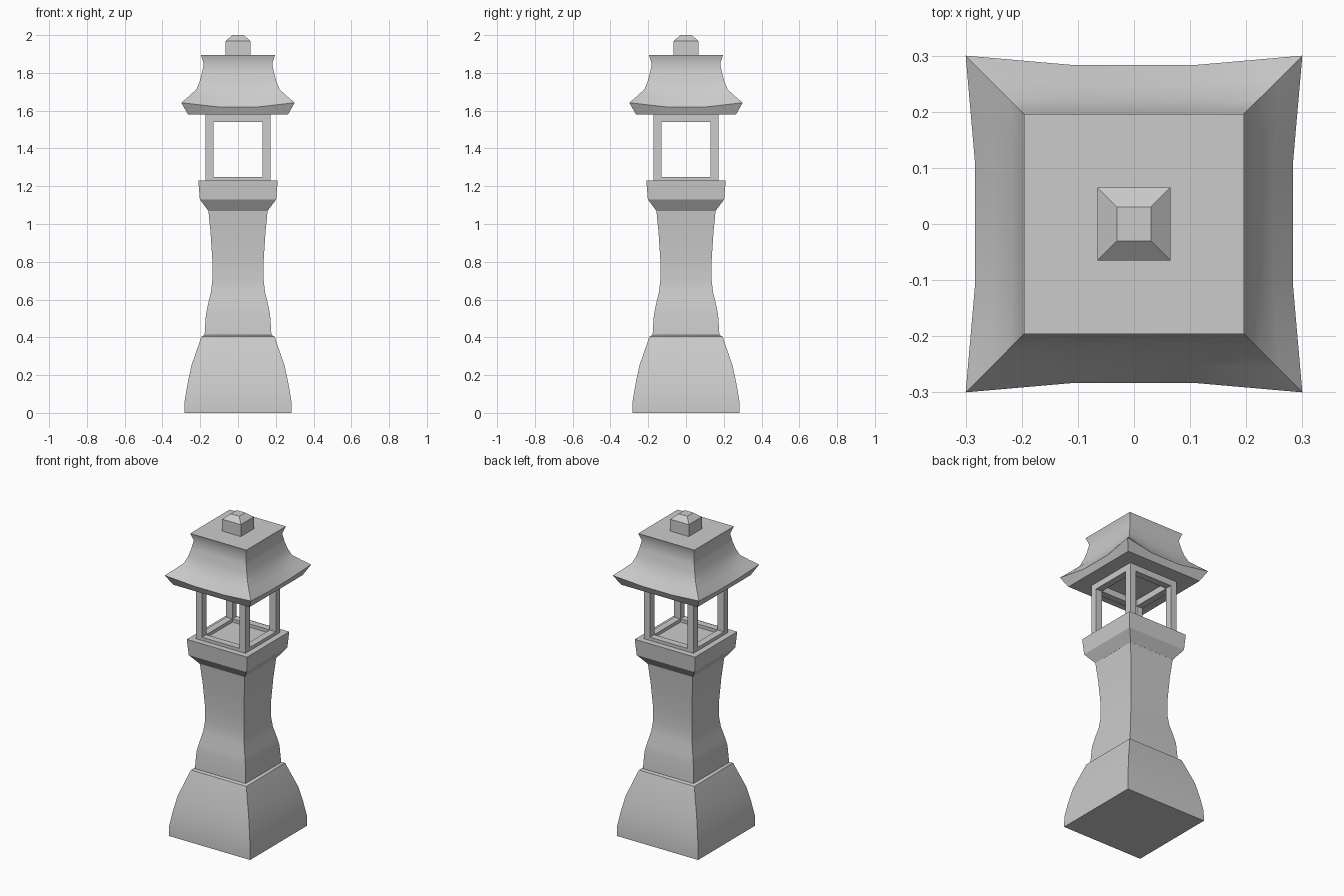
import bpy, bmesh, math

if "Cube" in bpy.data.objects:
    bpy.data.objects.remove(bpy.data.objects["Cube"])


def finish(bm, name, angle=35):
    bmesh.ops.recalc_face_normals(bm, faces=bm.faces)
    mesh = bpy.data.meshes.new(name)
    bm.to_mesh(mesh)
    bm.free()
    ob = bpy.data.objects.new(name, mesh)
    bpy.context.collection.objects.link(ob)
    bpy.ops.object.select_all(action='DESELECT')
    ob.select_set(True)
    bpy.context.view_layer.objects.active = ob
    bpy.ops.object.shade_smooth_by_angle(angle=math.radians(angle))
    return ob


def square_loft(name, rows, us=(-1,), angle=35):
    """Stack square rings; each row is half width, z, inward bow, sag at mid-side."""
    bm = bmesh.new()
    rings = []
    for half, z, bow, sag in [tuple(r) + (0, 0) if len(r) == 2 else r for r in rows]:
        ring = []
        for side in range(4):
            c, s = [(1, 0), (0, 1), (-1, 0), (0, -1)][side]
            for u in us:
                k = 1 - max(0, (abs(u) - 0.35) / 0.65)
                x, y = u * half, -(half - bow * k)
                ring.append(bm.verts.new((x * c - y * s, x * s + y * c, z - sag * k)))
        rings.append(ring)
    n = len(rings[0])
    for a, b in zip(rings, rings[1:]):
        for i in range(n):
            j = (i + 1) % n
            bm.faces.new((a[i], a[j], b[j], b[i]))
    bm.faces.new(rings[0][::-1])
    bm.faces.new(rings[-1])
    return finish(bm, name, angle)


def box(name, x0, x1, y0, y1, z0, z1):
    bm = bmesh.new()
    bmesh.ops.create_cube(bm, size=1)
    for v in bm.verts:
        v.co = ((x0 + x1) / 2 + v.co.x * (x1 - x0),
                (y0 + y1) / 2 + v.co.y * (y1 - y0),
                (z0 + z1) / 2 + v.co.z * (z1 - z0))
    return finish(bm, name)


# Flared foot
square_loft("base", [(0.283, 0), (0.282, 0.065), (0.268, 0.15), (0.247, 0.25),
                     (0.193, 0.405), (0.177, 0.412)])

# Waisted shaft
square_loft("shaft", [(0.177, 0.41), (0.17, 0.52), (0.16, 0.57), (0.143, 0.64),
                      (0.136, 0.7), (0.136, 0.81), (0.145, 0.95), (0.157, 1.075)])

# Collar carrying the lamp chamber
square_loft("collar", [(0.157, 1.07), (0.202, 1.13), (0.21, 1.23)], angle=20)

# Open lamp chamber: four posts with bottom and top rails
O, I = 0.173, 0.13
for sx in (-1, 1):
    for sy in (-1, 1):
        xs, ys = sorted((sx * I, sx * O)), sorted((sy * I, sy * O))
        box("lamp_post", *xs, *ys, 1.23, 1.58)
for z0, z1, name in ((1.23, 1.25, "bottom_rail"), (1.54, 1.58, "top_rail")):
    for s in (-1, 1):
        lo, hi = sorted((s * I, s * O))
        box(name, -I, I, lo, hi, z0, z1)
        box(name, lo, hi, -I, I, z0, z1)

# Curved roof with lifted corners
square_loft("roof", [(0.265, 1.58, 0, 0), (0.3, 1.642, 0.017, 0.022),
                     (0.258, 1.678, 0.01, 0.012), (0.221, 1.712, 0.004, 0.004),
                     (0.203, 1.755, 0, 0), (0.191, 1.80, 0, 0),
                     (0.181, 1.85, 0, 0), (0.196, 1.895, 0, 0)],
            us=(-1, -0.68, -0.35, 0.35, 0.68), angle=40)

# Finial
square_loft("finial", [(0.065, 1.893), (0.065, 1.97), (0.03, 2.0)], angle=20)
